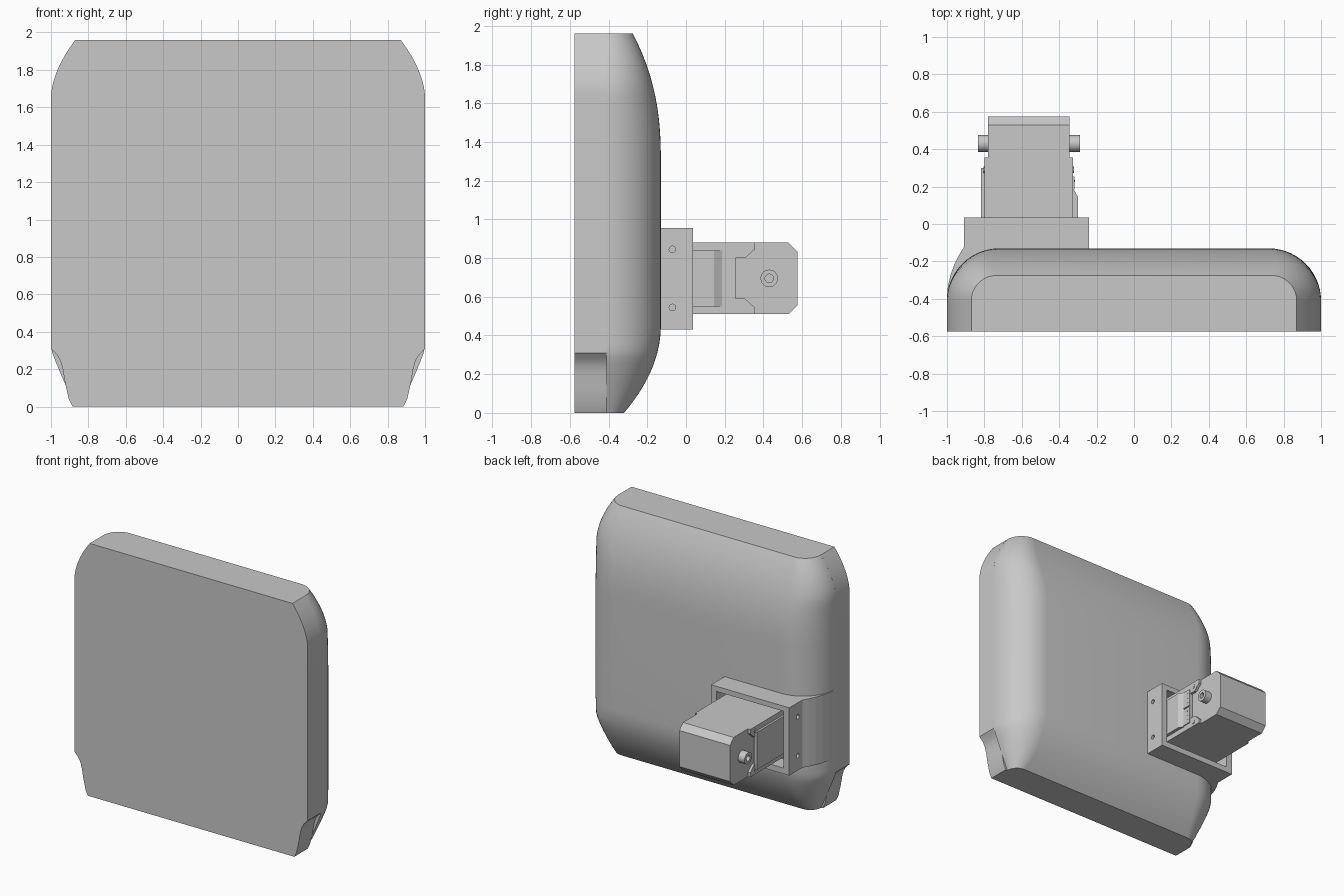
import bpy
import bmesh
from math import pi, sin, cos, radians

cube = bpy.data.objects.get("Cube")
if cube:
    bpy.data.objects.remove(cube, do_unlink=True)

grey = bpy.data.materials.new("plain_grey")
grey.use_nodes = True
COLOUR = (0.58, 0.58, 0.58, 1)
grey.diffuse_color = COLOUR
grey.node_tree.nodes["Principled BSDF"].inputs["Base Color"].default_value = COLOUR


def loft(name, rings, smooth=False):
    """Skin a stack of closed rings and cap both ends."""
    bm = bmesh.new()
    loops = [[bm.verts.new(p) for p in ring] for ring in rings]
    for a, b in zip(loops, loops[1:]):
        for i in range(len(a)):
            j = (i + 1) % len(a)
            bm.faces.new((a[i], a[j], b[j], b[i]))
    bm.faces.new(loops[0])
    bm.faces.new(loops[-1])
    bmesh.ops.recalc_face_normals(bm, faces=bm.faces)
    mesh = bpy.data.meshes.new(name)
    bm.to_mesh(mesh)
    bm.free()
    mesh.materials.append(grey)
    ob = bpy.data.objects.new(name, mesh)
    bpy.context.collection.objects.link(ob)
    if smooth:
        bpy.ops.object.select_all(action='DESELECT')
        ob.select_set(True)
        bpy.context.view_layer.objects.active = ob
        bpy.ops.object.shade_smooth_by_angle(angle=radians(30))
    return ob


def prism_x(name, profile, x0, x1):
    return loft(name, [[(x, y, z) for y, z in profile] for x in (x0, x1)])


def prism_z(name, profile, z0, z1):
    return loft(name, [[(x, y, z) for x, y in profile] for z in (z0, z1)])


def box(name, x0, x1, y0, y1, z0, z1):
    return prism_z(name, [(x0, y0), (x1, y0), (x1, y1), (x0, y1)], z0, z1)


def turned_x(name, y, z, steps, sides=24):
    """Turn (x, radius) steps about an axis along x."""
    angles = [2 * pi * i / sides for i in range(sides)]
    return loft(name, [[(x, y + r * cos(a), z + r * sin(a)) for a in angles]
                       for x, r in steps], smooth=True)


def cut(target, cutter):
    cutter.hide_render = True
    mod = target.modifiers.new("cut", 'BOOLEAN')
    mod.operation = 'DIFFERENCE'
    mod.solver = 'EXACT'
    mod.object = cutter
    bpy.context.view_layer.objects.active = target
    bpy.ops.object.modifier_apply(modifier=mod.name)
    bpy.data.objects.remove(cutter, do_unlink=True)


# Panel outline
FRONT, SEAM, BACK, TOP = -0.575, -0.41, -0.13, 1.96
SHOULDER, NOTCH = 1.65, 0.31


def width(z):
    if z > SHOULDER:
        return 1 - 0.13 * ((z - SHOULDER) / (TOP - SHOULDER)) ** 1.8
    if z < NOTCH:
        return 1 - 0.13 * ((NOTCH - z) / NOTCH) ** 1.1
    return 1


def depth(z):
    if z > 1.3:
        return BACK - 0.145 * ((z - 1.3) / (TOP - 1.3)) ** 2.4
    if z < 0.45:
        return BACK - 0.19 * ((0.45 - z) / 0.45) ** 2
    return BACK


# Front slab with curved shoulders and notched lower corners
notch = [(0.885, 0), (0.905, 0.04), (0.925, 0.13), (0.937, 0.2),
         (0.95, 0.245), (0.967, 0.275), (1, NOTCH)]
shoulder = [SHOULDER + (TOP - SHOULDER) * i / 14 for i in range(15)]
side = notch + [(width(z), z) for z in shoulder]
outline = side + [(-x, z) for x, z in reversed(side)]
loft("front_panel", [[(x, y, z) for x, z in outline] for y in (FRONT, SEAM)], smooth=True)

# Rounded back shell
levels = [0.45 * i / 14 for i in range(14)] + [0.45, 0.9, 1.3]
levels += [1.3 + (TOP - 1.3) * i / 18 for i in range(1, 19)]
rings = []
for z in levels:
    w, r = width(z), depth(z) - SEAM
    half = [(w - r + r * cos(a), SEAM + r * sin(a), z)
            for a in [pi / 2 * i / 14 for i in range(15)]]
    rings.append(half + [(-x, y, h) for x, y, h in reversed(half)])
loft("rounded_back", rings, smooth=True)

# Mounting bracket with a flared flank, a pocket and screw holes
MID = 0.695
flank = [(-0.91, 0.035), (-0.91, -0.125), (-0.935, -0.165), (-0.96, -0.215),
         (-0.98, -0.27), (-0.995, -0.33), (-1, -0.39)]
bracket = prism_z("mounting_bracket",
                  flank + [(-0.7, -0.39), (-0.24, -0.25), (-0.24, 0.035)], 0.43, 0.955)
cut(bracket, box("pocket_cutter", -0.86, -0.285, -0.09, 0.1, 0.475, 0.915))
for z in (MID - 0.15, MID + 0.15):
    for x in (-0.91, -0.24):
        cut(bracket, turned_x("hole_cutter", -0.07, z, [(x - 0.03, 0.017), (x + 0.03, 0.017)], 16))

# Motor body with a chamfered rear
half = [(-0.09, 0.51), (0.53, 0.51), (0.575, 0.555)]
prism_x("motor_body", half + [(y, 2 * MID - z) for y, z in reversed(half)], -0.78, -0.345)

# Forked side plates around the shaft
half = [(-0.09, 0.51), (0.355, 0.51), (0.355, 0.545), (0.305, 0.59), (0.255, 0.59)]
fork = half + [(y, 2 * MID - z) for y, z in reversed(half)]
prism_x("left_fork_plate", fork, -0.35, -0.325)
prism_x("right_fork_plate", fork, -0.80, -0.775)
box("right_cover", -0.817, -0.795, -0.09, 0.3, 0.55, 0.84)

# Connector cover with sloped end, and pin block
prism_z("connector_cover", [(-0.34, -0.09), (-0.3, -0.09), (-0.3, 0.145),
                            (-0.322, 0.185), (-0.34, 0.185)], 0.55, 0.84)
for z in (0.555, 0.7):
    box("pin_block", -0.34, -0.318, 0.185, 0.255, z, z + 0.135)
    for i in range(3):
        turned_x("pin", 0.23, z + 0.03 + 0.038 * i, [(-0.32, 0.006), (-0.316, 0.006)], 8)

# Plate screws
for z in (MID - 0.15, MID + 0.15):
    for x in (-0.325, -0.80):
        turned_x("plate_screw", 0.29, z, [(x - 0.004, 0.017), (x + 0.004, 0.017)], 16)

# Hollow shaft ends on both sides
for name, base, out in (("left_shaft", -0.35, 1), ("right_shaft", -0.775, -1)):
    turned_x(name, 0.43, MID, [(base, 0.045), (base + 0.06 * out, 0.045),
                               (base + 0.06 * out, 0.022), (base + 0.03 * out, 0.022)])
